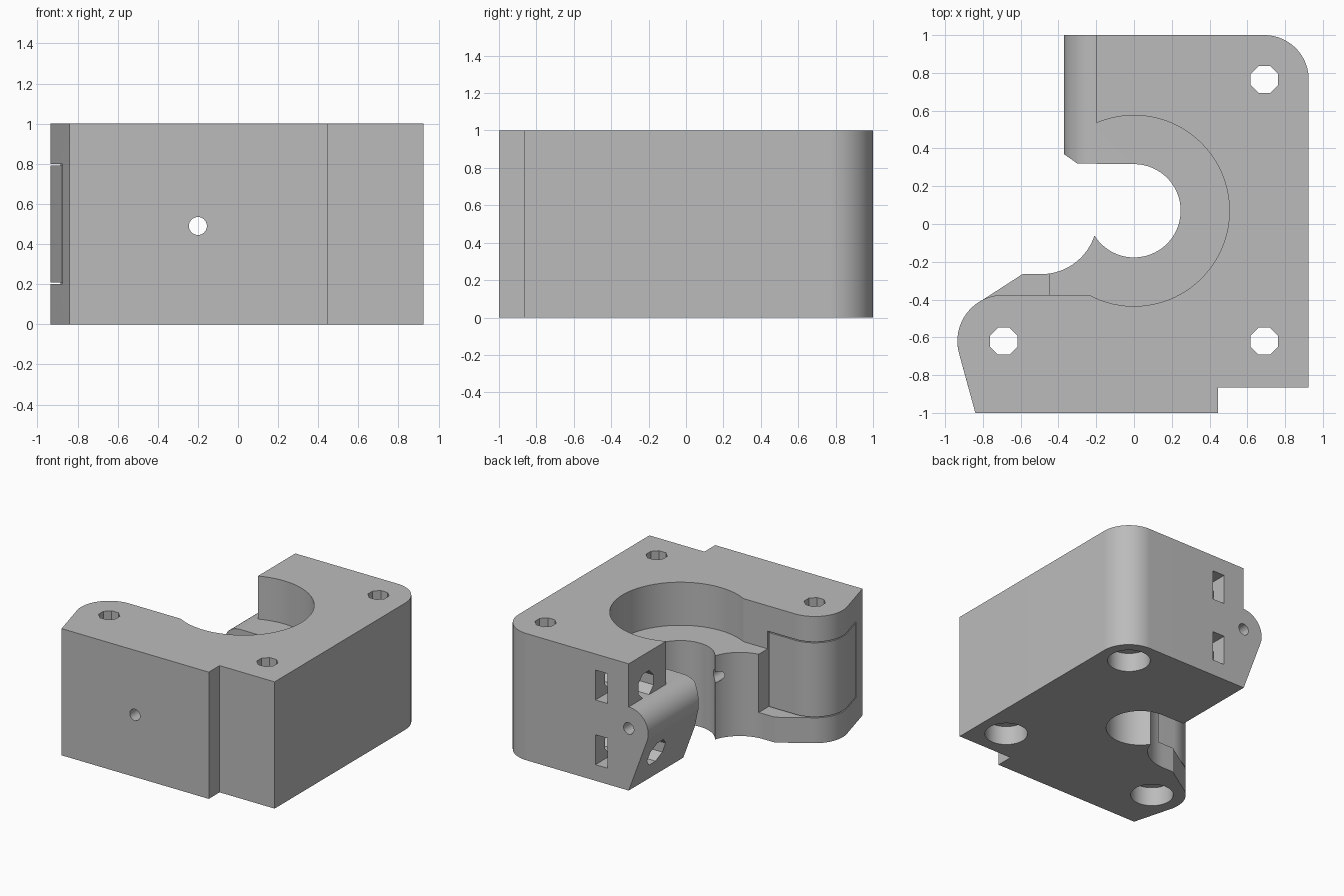
import bpy, bmesh
from math import sin, cos, pi, radians

cube = bpy.data.objects.get("Cube")
if cube:
    bpy.data.objects.remove(cube, do_unlink=True)

grey = bpy.data.materials.new("plain_grey")
grey.use_nodes = True
GREY = (0.5, 0.5, 0.5, 1)
grey.diffuse_color = GREY
grey.node_tree.nodes["Principled BSDF"].inputs["Base Color"].default_value = GREY


def arc(center, r, start, end, n=24):
    """Points along an arc, angles in degrees."""
    angles = [radians(start + (end - start) * i / n) for i in range(n + 1)]
    return [(center[0] + r * cos(a), center[1] + r * sin(a)) for a in angles]


def ring(center, r, n):
    return arc(center, r, 180 / n, 180 / n + 360, n)[:-1]


def prism(name, points, low, high, axis="z"):
    """Extrude a flat profile along one axis."""
    place = {"x": lambda u, v, w: (w, u, v),
             "y": lambda u, v, w: (u, w, v),
             "z": lambda u, v, w: (u, v, w)}[axis]
    bm = bmesh.new()
    bottom = [bm.verts.new(place(u, v, low)) for u, v in points]
    top = [bm.verts.new(place(u, v, high)) for u, v in points]
    bm.faces.new(bottom)
    bm.faces.new(top)
    for i in range(len(points)):
        j = (i + 1) % len(points)
        bm.faces.new((bottom[i], bottom[j], top[j], top[i]))
    bmesh.ops.recalc_face_normals(bm, faces=bm.faces)
    mesh = bpy.data.meshes.new(name)
    bm.to_mesh(mesh)
    bm.free()
    mesh.materials.append(grey)
    obj = bpy.data.objects.new(name, mesh)
    bpy.context.collection.objects.link(obj)
    return obj


def select(obj):
    bpy.ops.object.select_all(action="DESELECT")
    obj.select_set(True)
    bpy.context.view_layer.objects.active = obj


def cut(target, cutter):
    """Subtract the cutter and throw it away."""
    cutter.hide_render = True
    mod = target.modifiers.new("cut", "BOOLEAN")
    mod.operation = "DIFFERENCE"
    mod.solver = "EXACT"
    mod.object = cutter
    select(target)
    bpy.ops.object.modifier_apply(modifier=mod.name)
    bpy.data.objects.remove(cutter, do_unlink=True)


BORE = (0, 0.07)
WING = (-0.69, -0.62)
WING_R = 0.245
FLAT = 195.2      # angle where the wing's round side becomes straight
FLOOR = 0.66


def wing_side(inset, length):
    """Rounded wing side, followed by a stretch of its straight flank."""
    pts = arc(WING, WING_R - inset, 90, FLAT)
    x, y = pts[-1]
    a = radians(FLAT)
    return pts + [(x - sin(a) * length, y + cos(a) * length)]


# Main block with the small bore and side opening
outline = [(-0.84, -1), (0.445, -1), (0.445, -0.865), (0.925, -0.865)]
outline += arc((0.69, 0.765), 0.235, 0, 90)
outline += [(-0.4, 1), (-0.4, 0.391), (-0.3, 0.32)]
outline += arc(BORE, 0.247, 90, -148, 48)
outline += arc((-0.49, 0.03), 0.295, -18, -90)
outline += [(-0.59, -0.265)]
outline += arc(WING, WING_R, 117, FLAT)
body = prism("main_block", outline, 0, 1)

# Large bore and open side above the floor
upper = [(-0.2, 1.1)] + arc(BORE, 0.505, 113.3, -118.2, 60)
upper += arc(WING, WING_R, 90, 117, 6) + [(-1.1, -0.2), (-1.1, 1.1)]
cut(body, prism("upper_cutter", upper, FLOOR, 1.1))

# Rounded lug with a slanted underside
lug = [(-0.2, -0.05), (-0.2, 0)] + arc((-0.2, 0.49), 0.17, 200.3, 90)
lug += [(-0.25, 0.8), (-0.6, 0.8), (-0.6, -0.05)]
cut(body, prism("lug_cutter", lug, 0.25, 1.1, "y"))

# Pocket wrapped around the wing
pocket = [(-0.45, -0.2), (-0.45, -0.425)] + wing_side(0.05, 0.193)
pocket += [(-1.1, -0.93), (-1.1, -0.2)]
cut(body, prism("pocket_cutter", pocket, 0.2, 0.8))

# Vertical screw holes with counterbores underneath
for center in ((0.69, 0.765), (0.69, -0.62), WING):
    cut(body, prism("screw_cutter", ring(center, 0.078, 8), -0.1, 1.1))
    cut(body, prism("counterbore_cutter", ring(center, 0.155, 40), -0.1, 0.15))

# Side screw holes and their nut slots
for z in (0.245, 0.755):
    cut(body, prism("side_hole_cutter", ring((0.785, z), 0.103, 8), -0.6, 0.3, "x"))
    h = 0.118
    slot = [(-0.015, z - h), (0.09, z - h), (0.09, z + h), (-0.015, z + h)]
    cut(body, prism("nut_slot_cutter", slot, 0.64, 1.1, "y"))

# Long feed hole from front to back
cut(body, prism("feed_hole_cutter", ring((-0.2, 0.49), 0.045, 20), -1.1, 1.1, "y"))

# Curved panel sitting in the pocket
panel_points = [(-0.46, -0.375)] + wing_side(0, 0.183)
panel_points += wing_side(0.045, 0.183)[::-1] + [(-0.46, -0.42)]
panel = prism("wing_panel", panel_points, 0.208, 0.792)

for obj in (body, panel):
    select(obj)
    bpy.ops.object.shade_smooth_by_angle(angle=radians(25))
